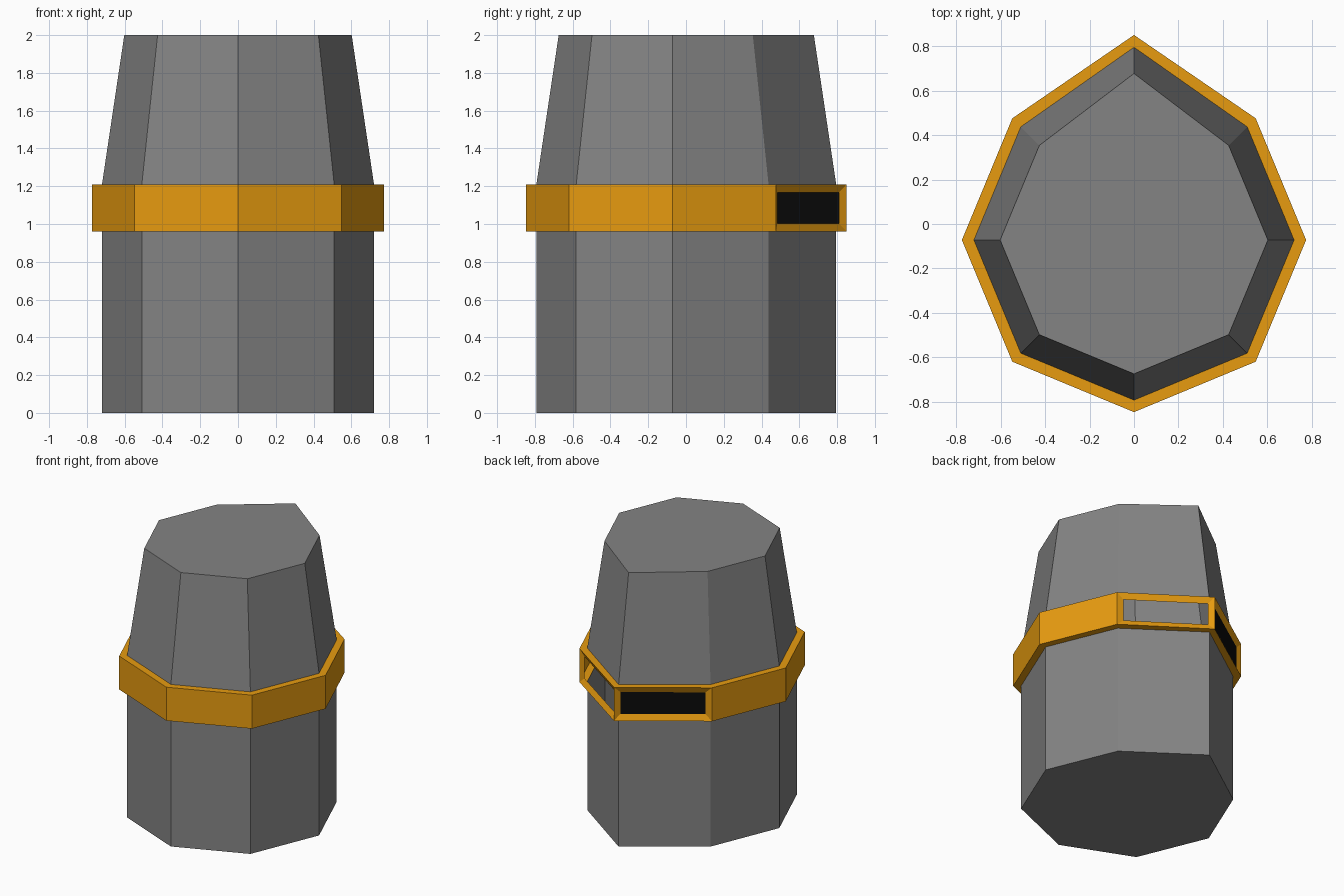
import bpy, bmesh, math

if "Cube" in bpy.data.objects:
    bpy.data.objects.remove(bpy.data.objects["Cube"])


def material(name, rgb):
    m = bpy.data.materials.new(name)
    m.diffuse_color = (*rgb, 1)
    m.use_nodes = True
    m.node_tree.nodes["Principled BSDF"].inputs["Base Color"].default_value = m.diffuse_color
    return m


steel = material("grey steel", (0.23, 0.23, 0.23))
gold = material("golden orange", (0.80, 0.33, 0.005))
black = material("black", (0.003, 0.003, 0.003))

CY = -0.072  # centre of the octagon


def ring(bm, r, back, z):
    """Octagon of radius r whose back corner is pulled out to y = back."""
    verts = []
    for i in range(8):
        a = math.pi / 4 * i
        y = back if i == 2 else CY + r * math.sin(a)
        verts.append(bm.verts.new((r * math.cos(a), y, z)))
    return verts


def loft(bm, sections):
    """Skin consecutive rings with outward quads; returns the rings."""
    rings = [ring(bm, *s) for s in sections]
    for lo, hi in zip(rings, rings[1:]):
        for i in range(8):
            j = (i + 1) % 8
            bm.faces.new((lo[i], lo[j], hi[j], hi[i]))
    return rings


def finish(bm, name, mats):
    bm.normal_update()
    me = bpy.data.meshes.new(name)
    bm.to_mesh(me)
    bm.free()
    for m in mats:
        me.materials.append(m)
    ob = bpy.data.objects.new(name, me)
    bpy.context.collection.objects.link(ob)


# Lower body: straight wall with closed base
bm = bmesh.new()
rings = loft(bm, [(0.72, 0.795, 0), (0.72, 0.795, 0.96)])
bm.faces.new(rings[0][::-1])
finish(bm, "lower_body", [steel])

# Upper body: tapered wall with closed crown
bm = bmesh.new()
rings = loft(bm, [(0.72, 0.795, 1.21), (0.602, 0.677, 2.0)])
bm.faces.new(rings[1])
finish(bm, "upper_body", [steel])

# Band: raised hollow ring joining the two walls, with two slots at the pointed side
bm = bmesh.new()
loft(bm, [(0.72, 0.795, 0.96), (0.774, 0.85, 0.96),
          (0.774, 0.85, 1.21), (0.72, 0.795, 1.21)])
bm.normal_update()
slots = [f for f in bm.faces
         if abs(f.normal.z) < 0.1 and f.calc_center_median().y > 0.5]
bmesh.ops.inset_individual(bm, faces=slots, thickness=0.062, depth=-0.02)
for f in slots:
    if f.calc_center_median().x < 0:
        f.material_index = 1          # dark pane on the left slot
open_slots = [f for f in slots if f.calc_center_median().x > 0]
bmesh.ops.delete(bm, geom=open_slots, context='FACES_ONLY')  # right slot is open
finish(bm, "slotted_band", [gold, black])
